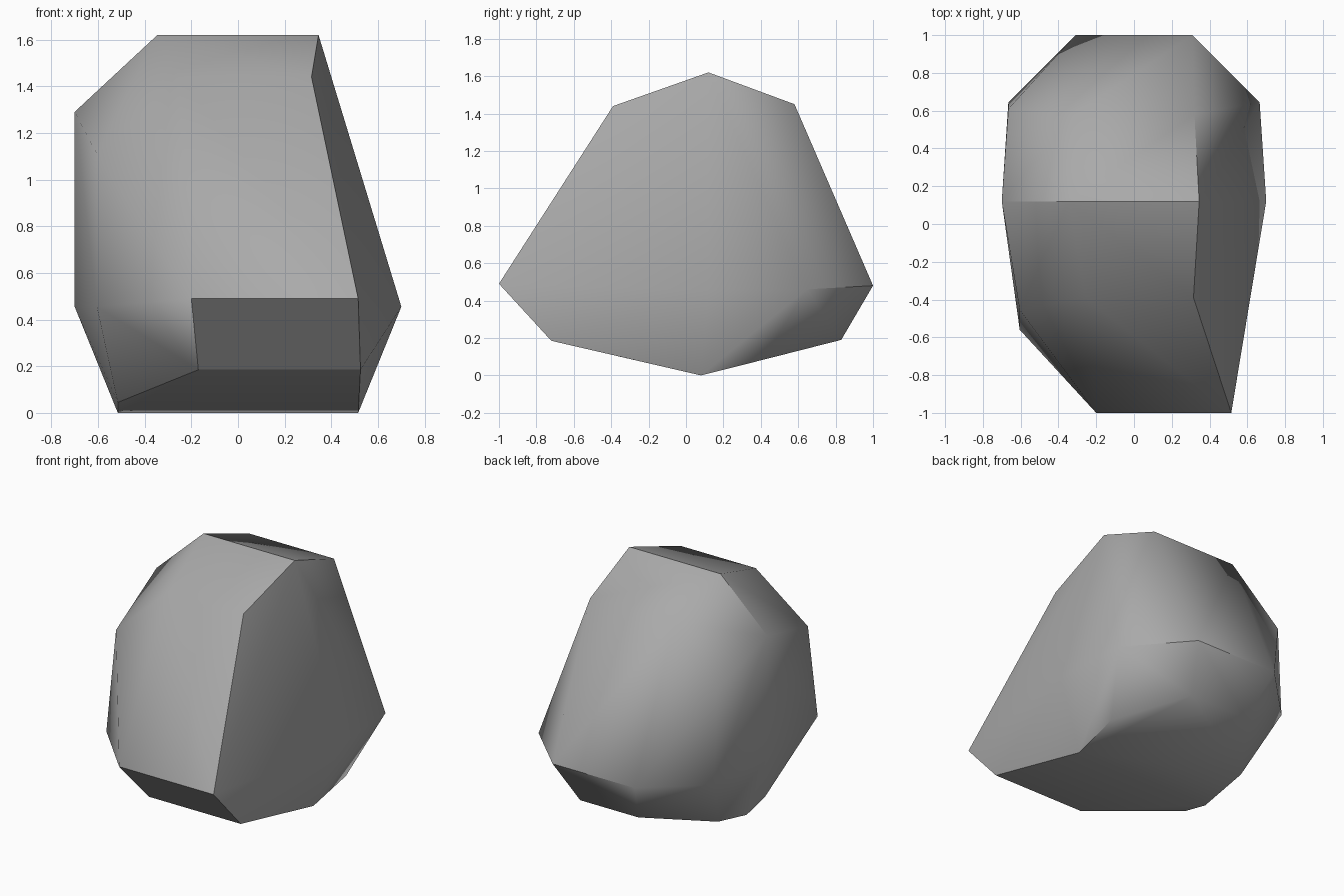
import bpy, bmesh, math

if "Cube" in bpy.data.objects:
    bpy.data.objects.remove(bpy.data.objects["Cube"])

# Points shared by both sides, mirrored across x: (half width, y, z)
MIRRORED = [
    (0.345, 0.12, 1.62), (0.32, 0.58, 1.45), (0.31, 1.00, 0.48),
    (0.22, 0.83, 0.19), (0.53, 0.41, 0.083), (0.515, 0.08, 0.0),
    (0.70, 0.12, 0.455), (0.665, 0.645, 0.46),
]
# Front right corners
RIGHT = [(0.315, -0.39, 1.44), (0.515, -1.0, 0.49), (0.525, -0.72, 0.185)]
# Chipped left side
LEFT = [
    (-0.255, -0.39, 1.44), (-0.20, -1.0, 0.49), (-0.17, -0.72, 0.185),
    (-0.515, -0.115, 0.045), (-0.605, -0.56, 0.455), (-0.605, -0.455, 1.11),
    (-0.70, 0.12, 1.29), (-0.665, 0.61, 1.10),
]

# Rock body: convex hull of the corner points
points = [(s * x, y, z) for x, y, z in MIRRORED for s in (1, -1)] + RIGHT + LEFT
bm = bmesh.new()
for p in points:
    bm.verts.new(p)
bmesh.ops.convex_hull(bm, input=bm.verts[:])
bmesh.ops.dissolve_limit(bm, angle_limit=math.radians(1.0),
                         verts=bm.verts[:], edges=bm.edges[:])
bmesh.ops.recalc_face_normals(bm, faces=bm.faces[:])

# Smooth faces, with hard edges at the crest, the front underside and steep corners
for f in bm.faces:
    f.smooth = True
for e in bm.edges:
    mid = (e.verts[0].co + e.verts[1].co) / 2
    angle = math.degrees(e.calc_face_angle(0))
    crest = all(abs(v.co.y - 0.12) < 0.01 and v.co.z > 1 for v in e.verts)
    underside = mid.z < 0.4 and mid.y < -0.3 and angle > 25
    e.smooth = not (crest or underside or angle > 47)

mesh = bpy.data.meshes.new("rock")
bm.to_mesh(mesh)
bm.free()
rock = bpy.data.objects.new("rock", mesh)
bpy.context.collection.objects.link(rock)

# Grey stone
stone = bpy.data.materials.new("grey stone")
stone.diffuse_color = (0.40, 0.40, 0.40, 1)
stone.use_nodes = True
stone.node_tree.nodes["Principled BSDF"].inputs["Base Color"].default_value = stone.diffuse_color
mesh.materials.append(stone)
